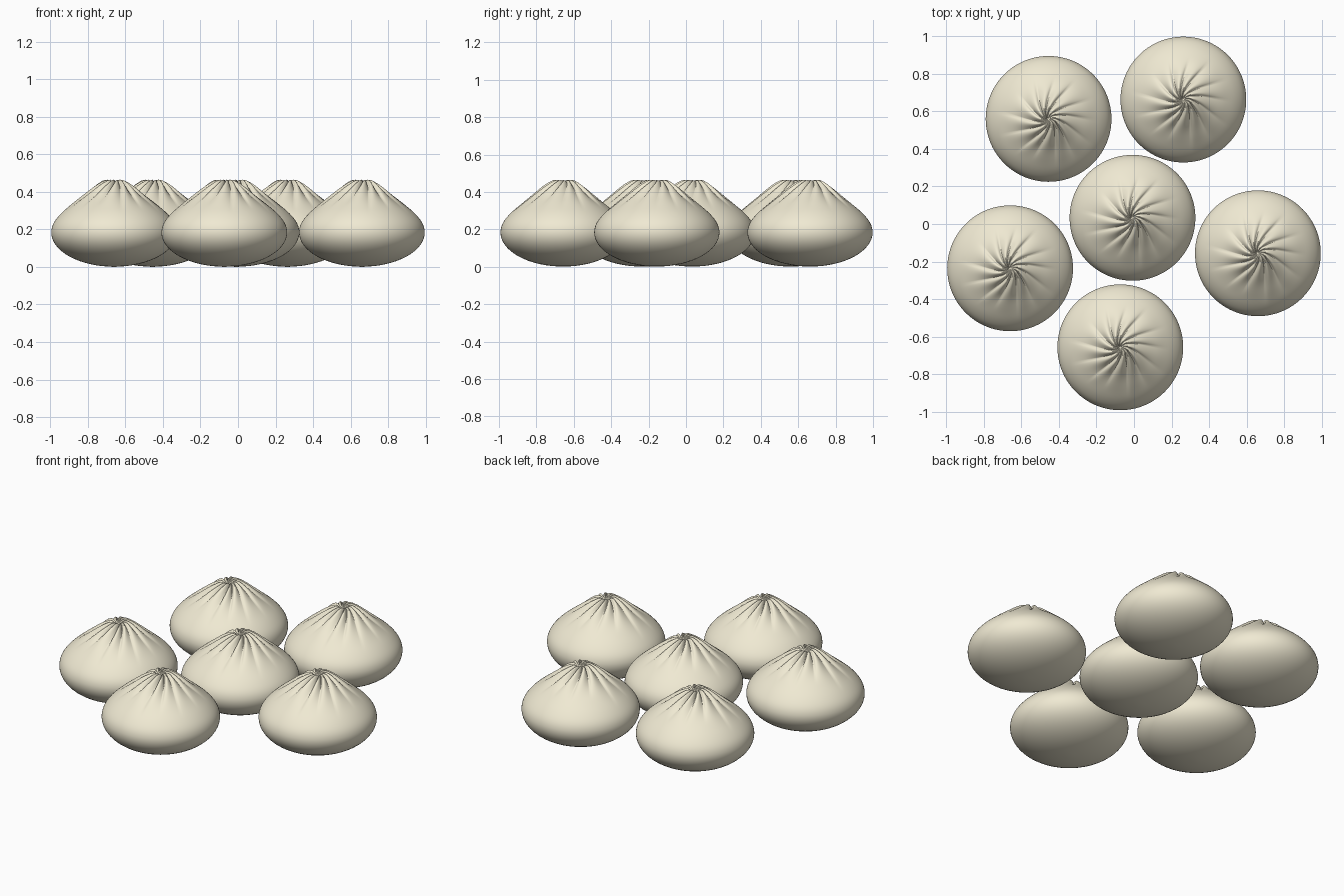
import bpy, bmesh, math, random

if "Cube" in bpy.data.objects:
    bpy.data.objects.remove(bpy.data.objects["Cube"])

random.seed(4)
CENTRES = [(-0.455, 0.56), (0.263, 0.663), (-0.008, 0.033),
           (-0.66, -0.236), (0.66, -0.156), (-0.073, -0.657)]
R, ZMID = 0.335, 0.187
PLEATS, SUB = 13, 12

# upper profile of a bun (radius, height), from the equator to the pinched tip
UPPER = [(0.327, 0.13), (R, ZMID), (0.322, 0.237), (0.283, 0.287), (0.225, 0.337),
         (0.165, 0.382), (0.11, 0.423), (0.07, 0.449), (0.042, 0.461),
         (0.02, 0.455), (0.005, 0.445), (0.0, 0.444)]


def catmull(a, b, c, d, t):
    return 0.5 * (2*b + (c-a)*t + (2*a-5*b+4*c-d)*t*t + (3*b-a-3*c+d)*t**3)


def profile():
    pts = []
    for i in range(1, 16):                      # rounded underside
        a = math.pi / 2 * i / 16
        pts.append((R * math.sin(a), ZMID - (ZMID - 0.004) * math.cos(a)))
    for i in range(1, len(UPPER) - 2):          # shoulder and neck
        for k in range(4):
            p = UPPER[i-1:i+3]
            pts.append(tuple(catmull(*[q[n] for q in p], k / 4) for n in (0, 1)))
    pts.append(UPPER[-2])
    return pts


def smooth(a, b, x):
    t = max(0.0, min(1.0, (x - a) / (b - a)))
    return t * t * (3 - 2 * t)


# pleats of uneven width, depth and length
starts = [(i + random.uniform(-0.2, 0.2)) * math.tau / PLEATS for i in range(PLEATS)]
starts.append(starts[0] + math.tau)
depths = [random.uniform(0.014, 0.026) for _ in range(PLEATS)]
lengths = [random.uniform(0.22, 0.30) for _ in range(PLEATS)]


def bun_mesh(mat):
    bm = bmesh.new()
    prof = profile()
    rings = []
    for i, (r, z) in enumerate(prof):
        p, q = prof[max(i-1, 0)], prof[min(i+1, len(prof)-1)]
        dr, dz = q[0]-p[0], q[1]-p[1]
        ln = math.hypot(dr, dz)
        nr, nz = dz / ln, -dr / ln              # outward normal of the profile
        top = smooth(ZMID, ZMID + 0.05, z)
        twist = 0.95 * math.exp(-r / 0.075) * top
        ring = []
        for j in range(PLEATS):
            for k in range(SUB):
                u = k / SUB
                th = starts[j] + (starts[j+1] - starts[j]) * u + twist
                w = 1 - u                       # blend depth to the next crease
                dep = depths[j]*w + depths[(j+1) % PLEATS]*u
                lng = lengths[j]*w + lengths[(j+1) % PLEATS]*u
                fade = top * (1 - smooth(0.07, lng, r)) * smooth(0, 0.06, r)
                h = (math.sin(math.pi * u ** 0.65) - 0.65) * dep * fade
                rr = max(r + nr * h, 0.003)
                ring.append(bm.verts.new((rr*math.cos(th), rr*math.sin(th), z + nz*h)))
        rings.append(ring)
    n = PLEATS * SUB
    for a, b in zip(rings, rings[1:]):
        for j in range(n):
            bm.faces.new((a[j], a[(j+1) % n], b[(j+1) % n], b[j]))
    # close the bottom and the tip
    for ring, z, flip in ((rings[0], 0.003, True), (rings[-1], UPPER[-1][1], False)):
        c = bm.verts.new((0, 0, z))
        for j in range(n):
            e, f = ring[j], ring[(j+1) % n]
            bm.faces.new((f, e, c) if flip else (e, f, c))
    me = bpy.data.meshes.new("bun")
    bm.to_mesh(me)
    bm.free()
    me.materials.append(mat)
    return me


dough = bpy.data.materials.new("dough")
dough.diffuse_color = (0.87, 0.82, 0.65, 1)
dough.use_nodes = True
dough.node_tree.nodes["Principled BSDF"].inputs["Base Color"].default_value = dough.diffuse_color
mesh = bun_mesh(dough)

# the six dumplings share one mesh
for i, (x, y) in enumerate(CENTRES):
    ob = bpy.data.objects.new(f"dumpling_{i+1}", mesh)
    ob.location = (x, y, -0.003)
    bpy.context.collection.objects.link(ob)
    ob.select_set(True)
    bpy.context.view_layer.objects.active = ob
mesh.shade_smooth()
